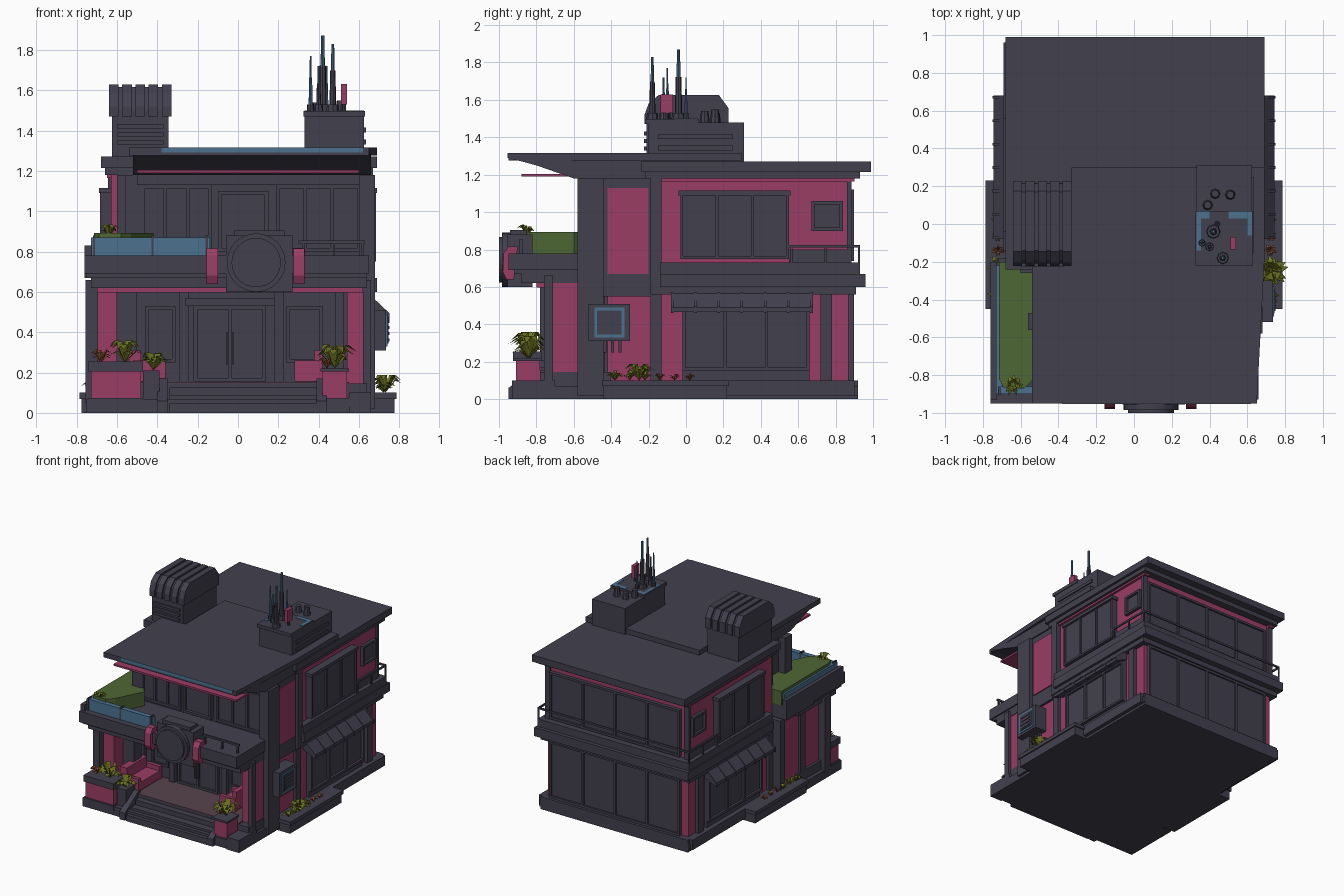
import bpy, bmesh, math, random
from mathutils import Vector

if "Cube" in bpy.data.objects:
    bpy.data.objects.remove(bpy.data.objects["Cube"])
random.seed(4)

def material(name, rgb):
    m = bpy.data.materials.new(name)
    m.diffuse_color = (*rgb, 1)
    m.use_nodes = True
    m.node_tree.nodes["Principled BSDF"].inputs["Base Color"].default_value = m.diffuse_color
    return m

DARK = material("slate", (0.054, 0.051, 0.076))
PINK = material("magenta", (0.33, 0.047, 0.13))
BLUE = material("steel blue", (0.072, 0.17, 0.28))
GREEN = material("moss", (0.078, 0.135, 0.035))
OLIVE = material("leaf olive", (0.15, 0.17, 0.016))
RUST = material("rust leaf", (0.23, 0.075, 0.03))
FLOOR = material("plum deck", (0.095, 0.055, 0.075))

def finish(name, bm, *mats):
    bmesh.ops.recalc_face_normals(bm, faces=bm.faces)
    me = bpy.data.meshes.new(name)
    bm.to_mesh(me)
    bm.free()
    for m in mats:
        me.materials.append(m)
    ob = bpy.data.objects.new(name, me)
    bpy.context.collection.objects.link(ob)
    return ob

def prism(name, pts, axis, a, b, mat=DARK):
    """Extrude a 2D outline along an axis from a to b."""
    put = {'x': lambda p, t: (t, p[0], p[1]), 'y': lambda p, t: (p[0], t, p[1]),
           'z': lambda p, t: (p[0], p[1], t)}[axis]
    bm = bmesh.new()
    lo, hi = ([bm.verts.new(put(p, t)) for p in pts] for t in (a, b))
    bm.faces.new(lo)
    bm.faces.new(hi)
    for i in range(len(pts)):
        j = (i + 1) % len(pts)
        bm.faces.new((lo[i], lo[j], hi[j], hi[i]))
    return finish(name, bm, mat)

def box(name, x0, x1, y0, y1, z0, z1, mat=DARK):
    return prism(name, [(x0, y0), (x1, y0), (x1, y1), (x0, y1)], 'z', z0, z1, mat)

def side_box(name, s, x0, x1, *rest):
    """Box on the right (s=1) or mirrored to the left (s=-1)."""
    return box(name, *sorted((s * x0, s * x1)), *rest)

def rod(name, x, y, z0, z1, r0, r1, mat=DARK, n=8):
    bm = bmesh.new()
    bmesh.ops.create_cone(bm, cap_ends=True, segments=n, radius1=r0, radius2=r1, depth=z1 - z0)
    bmesh.ops.translate(bm, verts=bm.verts, vec=(x, y, (z0 + z1) / 2))
    return finish(name, bm, mat)

def plant(name, x, y, z, r, n=14, mat=OLIVE):
    bm = bmesh.new()
    for i in range(n):
        a = i * 2.4 + random.uniform(-.3, .3)
        d, w = Vector((math.cos(a), math.sin(a), 0)), Vector((-math.sin(a), math.cos(a), 0)) * r * .2
        l, up = r * random.uniform(.7, 1.1), r * random.uniform(.5, 1.1)
        base = Vector((x, y, z))
        mid = base + d * l * .55 + Vector((0, 0, up))
        v = [bm.verts.new(p) for p in (base, mid - w, base + d * l + Vector((0, 0, up * .7)), mid + w)]
        bm.faces.new((v[0], v[1], v[3]))
        bm.faces.new((v[1], v[2], v[3]))
    return finish(name, bm, mat)

def window_x(name, s, x, y0, y1, z0, z1, panes, t=.018, d=.025):
    """Side window: glass plate, frame and mullions standing off the wall."""
    side_box(name + "_glass", s, x, x + .006, y0, y1, z0, z1)
    for a, b in ((z0, z0 + t), (z1 - t, z1)):
        side_box(name + "_rail", s, x, x + d, y0, y1, a, b)
    for i in range(panes + 1):
        y = y0 + (y1 - y0 - t) * i / panes
        side_box(name + "_mullion", s, x, x + d, y, y + t, z0, z1)

def window_y(name, y, dy, x0, x1, z0, z1, panes, t=.018):
    """Front/back window, dy is the signed stand-off."""
    box(name + "_glass", x0, x1, *sorted((y, y + dy * .3)), z0, z1)
    for a, b in ((z0, z0 + t), (z1 - t, z1)):
        box(name + "_rail", x0, x1, *sorted((y, y + dy)), a, b)
    for i in range(panes + 1):
        x = x0 + (x1 - x0 - t) * i / panes
        box(name + "_mullion", x, x + t, *sorted((y, y + dy)), z0, z1)

# Base, porch deck and steps
box("base", -.66, .66, -.5, .92, 0, .1)
box("base_lip", -.67, .67, -.46, .92, .02, .07)
box("porch_base", -.75, .66, -.92, -.45, 0, .07)
box("porch_body", -.72, .64, -.78, -.4, .05, .145)
box("porch_deck", -.6, .55, -.78, -.4, .145, .153, FLOOR)
for i in range(3):
    box("step", -.34, .4, -.95 + i * .06, -.75, 0, .05 + i * .038)
for x in (-.4, .39):
    prism("step_cheek", [(-.95, 0), (-.95, .06), (-.78, .17), (-.75, .17), (-.75, 0)], 'x', x, x + .05)

# Main storeys
box("lower_body", -.63, .63, -.42, .87, .1, .62, PINK)
box("entry_wall", -.6, .6, -.435, -.4, .1, .62)
box("upper_rear_body", -.63, .63, -.2, .87, .62, 1.18, PINK)
box("upper_front_body", -.5, .63, -.53, -.18, .62, 1.2)
box("floor_band", -.69, .69, -.14, .96, .6, .67)
box("floor_band_top", -.68, .68, -.14, .93, .67, .73)
box("floor_band_foot", -.67, .67, -.14, .91, .56, .6)

# Entry door, windows and pilasters
window_y("door", -.435, -.025, -.22, .14, .155, .53, 2)
for x in (-.06, -.03):
    box("door_handle", x, x + .008, -.475, -.46, .24, .4)
box("door_lintel", -.26, .18, -.48, -.435, .53, .57)
window_y("entry_window_left", -.435, -.02, -.46, -.31, .25, .53, 1)
window_y("entry_window_right", -.435, -.02, .24, .42, .25, .53, 1)
for x in (-.56, -.29, .18, .48):
    box("entry_pilaster", x, x + .045, -.47, -.42, .15, .62)

# Porch side walls and columns
box("porch_left_wall", -.7, -.6, -.73, -.2, .1, .62, PINK)
box("porch_right_wall", .54, .635, -.72, -.58, .1, .68, PINK)
for x0, x1, y0, y1 in ((-.755, -.695, -.78, -.7), (-.6, -.5, -.62, -.52), (.62, .66, -.76, -.71),
                       (-.72, -.68, -.5, -.44), (-.72, -.6, -.24, -.18)):
    box("porch_column", x0, x1, y0, y1, .05, .66)
box("porch_ceiling_trim", -.7, .62, -.8, -.74, .598, .62, PINK)

# Terrace slab above the porch
box("terrace_lower", -.73, .64, -.88, -.4, .62, .68)
box("terrace_upper", -.76, .65, -.95, -.5, .69, .78)
box("terrace_core", -.75, .64, -.92, -.2, .67, .74)
box("terrace_left", -.76, -.5, -.55, -.2, .67, .78)

# Terrace planter with moss, rails
box("terrace_glass_front", -.72, -.14, -.9, -.86, .78, .87, BLUE)
box("terrace_glass_side", -.73, -.7, -.9, -.22, .78, .87, BLUE)
box("terrace_cap_side", -.76, -.725, -.93, -.2, .78, .83)
for x in (-.72, -.43, -.16):
    box("terrace_post", x, x + .012, -.905, -.86, .78, .88)
prism("moss_bed", [(-.715, -.82), (-.69, -.865), (-.58, -.87), (-.53, -.82), (-.42, -.6), (-.5, -.5),
                   (-.5, -.2), (-.715, -.2)], 'z', .78, .893, GREEN)
plant("terrace_plant", -.64, -.85, .87, .06)
box("terrace_rail", .3, .63, -.89, -.875, .84, .855)
for x in (.32, .47, .61):
    box("terrace_rail_post", x, x + .012, -.89, -.875, .78, .85)

# Round plaque with bracket
box("plaque_block", -.06, .27, -.955, -.82, .6, .88)
box("plaque_block_top", -.02, .23, -.94, -.85, .88, .905)
for r, y, n in ((.145, -.985, "plaque_rim"), (.122, -1.0, "plaque_face")):
    prism(n, [(.09 + r * math.cos(i * math.tau / 32), .745 + r * math.sin(i * math.tau / 32))
              for i in range(32)], 'y', y, -.94)
for x in (-.155, .275):
    prism("plaque_bracket", [(-.92, .64), (-.96, .64), (-.98, .68), (-.975, .78), (-.95, .815), (-.9, .815)],
          'x', x, x + .055, PINK)

# Upper front windows
window_y("upper_window_left", -.53, -.025, -.48, -.13, .8, 1.13, 3)
window_y("upper_window_mid", -.53, -.035, -.1, .15, .8, 1.1, 1)
window_y("upper_window_right", -.53, -.025, .19, .61, .8, 1.13, 3)
box("upper_lintel", -.5, .63, -.57, -.53, 1.13, 1.19)
box("upper_left_pillar", -.6, -.5, -.26, -.16, .78, 1.18)
box("upper_left_front_pillar", -.56, -.48, -.56, -.47, .78, 1.18)

# Right tower column with magenta panels
box("tower_column", .6, .68, -.58, -.44, .02, 1.18)
box("tower_column_rear", .6, .67, -.19, -.13, .56, 1.18)
box("tower_wall", .6, .65, -.46, -.13, .55, 1.18)
box("tower_panel", .65, .658, -.42, -.2, .67, 1.13, PINK)
box("vent_box", .63, .735, -.52, -.3, .31, .51)
box("vent_plate", .735, .74, -.49, -.33, .33, .49, BLUE)
box("vent_plate_inner", .738, .745, -.475, -.345, .345, .475)
for i in range(4):
    box("vent_slat", .74, .75, -.46, -.36, .355 + i * .03, .37 + i * .03)
for y in (-.44, -.4, -.36):
    box("vent_pipe", .64, .66, y, y + .015, .25, .31)

# Both flanks: windows, awnings, ground planters
for s in (1, -1):
    side_box("window_surround", s, .62, .65, -.02, .66, .1, .54)
    window_x("lower_window", s, .65, -.02, .66, .15, .5, 3)
    side_box("lower_pier", s, .6, .66, .72, .78, .1, .58)
    side_box("lower_pier_front", s, .6, .655, -.19, -.13, .1, .58)
    prism("awning", [(s * .64, .565), (s * .67, .565), (s * .745, .49), (s * .745, .465), (s * .64, .51)],
          'y', -.08, .68)
    for i in range(7):
        y = -.08 + i * .124
        prism("awning_rib", [(s * .66, .58), (s * .75, .495), (s * .75, .46), (s * .66, .5)], 'y', y, y + .014)
    side_box("upper_window_box", s, .62, .665, -.03, .55, .75, 1.11)
    window_x("upper_side_window", s, .665, -.03, .55, .75, 1.11, 3, .015, .018)
    side_box("upper_window_hood", s, .62, .69, -.04, .56, 1.09, 1.115)
    window_x("small_window", s, .63, .67, .84, .9, 1.06, 1)
    side_box("upper_skirt", s, .62, .645, .55, .88, .72, .8)
    side_box("corner_post", s, .6, .645, .86, .885, .72, 1.18)
    side_box("corner_rail", s, .67, .68, .55, .93, .81, .825)
    for y in (.56, .74, .92):
        side_box("corner_rail_post", s, .67, .68, y, y + .01, .72, .815)
    side_box("ground_planter", s, .64, .775, -.44, .22, 0, .085)
    side_box("ground_planter_rim", s, .64, .785, -.45, .23, .07, .1)
    side_box("side_plinth", s, .62, .69, .2, .9, .02, .1)
    for i in range(6):
        plant("side_plant", s * .72, -.38 + i * .08, .1, .055 if i < 3 else .035, 10, RUST if i > 2 else OLIVE)
    side_box("roof_eave_trim", s, .6, .65, -.13, .9, 1.165, 1.19, PINK)
plant("big_side_plant", .73, -.25, .1, .085)

# Back facade
for n, z0, z1 in (("back_lower_window", .1, .56), ("back_upper_window", .74, 1.12)):
    box(n + "_wall", -.57, .6, .86, .878, z0, z1)
    window_y(n, .878, .02, -.57, .6, z0, z1, 4)
box("back_rail", -.67, .67, .92, .93, .81, .825)

# Roof: rear slab and raised front slab
box("rear_roof", -.68, .69, -.24, .99, 1.215, 1.27)
box("rear_roof_soffit", -.66, .67, -.22, .93, 1.18, 1.215)
prism("front_roof_fascia", [(-.93, 1.285), (-.8, 1.25), (-.6, 1.18), (.2, 1.18), (.2, 1.285)], 'x', -.52, .66)
prism("front_roof", [(-.54, -.95), (.65, -.95), (.69, -.2), (.69, .3), (-.33, .3), (-.33, -.2), (-.54, -.2)],
      'z', 1.275, 1.315)
box("front_roof_edge", -.38, .62, -.954, -.95, 1.29, 1.315, BLUE)
box("front_soffit", -.5, .6, -.88, -.6, 1.19, 1.205, PINK)

# Ribbed air unit on the roof
hood = [(-.21, 1.27), (-.21, 1.5), (-.19, 1.57), (-.14, 1.615), (.17, 1.615), (.215, 1.55), (.22, 1.27)]
prism("air_unit", hood, 'x', -.625, -.345)
for i in range(5):
    x = -.64 + i * .0655
    prism("air_unit_rib", [(-.222, 1.47), (-.222, 1.52), (-.2, 1.58), (-.145, 1.627), (.175, 1.627),
                           (.228, 1.555), (.228, 1.47)], 'x', x, x + .048)
for i in range(3):
    box("air_unit_louvre", -.6, -.37, -.225, -.2, 1.33 + i * .04, 1.35 + i * .04)

# Antenna box, masts and gear
box("antenna_box", .33, .625, -.2, .31, 1.27, 1.48)
box("antenna_plate", .325, .63, -.22, .07, 1.47, 1.497)
for x0, x1, y0, y1 in ((.33, .4, .03, .065), (.33, .355, -.14, .03), (.5, .625, .03, .065), (.6, .625, -.06, .03)):
    box("antenna_plate_paint", x0, x1, y0, y1, 1.495, 1.5, BLUE)
for z in (1.33, 1.39):
    box("antenna_box_louvre", .62, .635, -.15, .25, z, z + .025)
for x, y, h, r, m in ((.42, -.04, 1.87, .02, DARK), (.47, -.18, 1.83, .017, DARK), (.36, -.1, 1.77, .01, BLUE),
                      (.4, -.12, 1.72, .012, DARK), (.44, 0, 1.72, .008, BLUE)):
    rod("mast_foot", x, y, 1.49, 1.53, r * 1.9, r * 1.7)
    rod("mast", x, y, 1.52, 1.5 + (h - 1.5) * .6, r, r * .75, m)
    rod("mast_tip", x, y, 1.5 + (h - 1.5) * .58, h, r * .55, r * .4, BLUE)
box("signal_box", .51, .54, -.135, -.07, 1.53, 1.63, PINK)
rod("signal_box_stem", .525, -.1, 1.49, 1.54, .01, .01)
for x, y, h in ((.43, .16, 1.53), (.51, .155, 1.55), (.39, .1, 1.54)):
    rod("roof_valve", x, y, 1.47, h, .028, .02)

# Front planters and seats
for x0, x1 in ((-.74, -.47), (.41, .55)):
    box("front_planter", x0 + .01, x1 - .01, -.91, -.78, .07, .21, PINK)
    box("front_planter_rim", x0, x1, -.925, -.77, .205, .255 if x0 < 0 else .22)
    box("front_planter_foot", x0, x1, -.925, -.77, .03, .075)
box("planter_side_block", -.47, -.39, -.88, -.76, 0, .21)
box("right_corner_block", .55, .66, -.93, -.7, 0, .1)
for x, z, r, m in ((-.68, .25, .06, RUST), (-.56, .25, .1, OLIVE), (-.42, .21, .09, OLIVE),
                   (.48, .22, .11, OLIVE), (.44, .22, .05, RUST)):
    plant("front_plant", x, -.84, z, r, 16, m)
for x0, x1, y0, y1, b0, b1 in ((-.52, -.36, -.74, -.48, -.54, -.48), (.28, .42, -.62, -.48, .38, .42)):
    box("seat", x0, x1, y0, y1, .16, .225, PINK)
    box("seat_back", b0, b1, y0, y1, .16, .31, PINK)
    for y in (y0 - .02, y1 - .01):
        box("seat_arm", x0, x1, y, y + .03, .155, .26, PINK)
